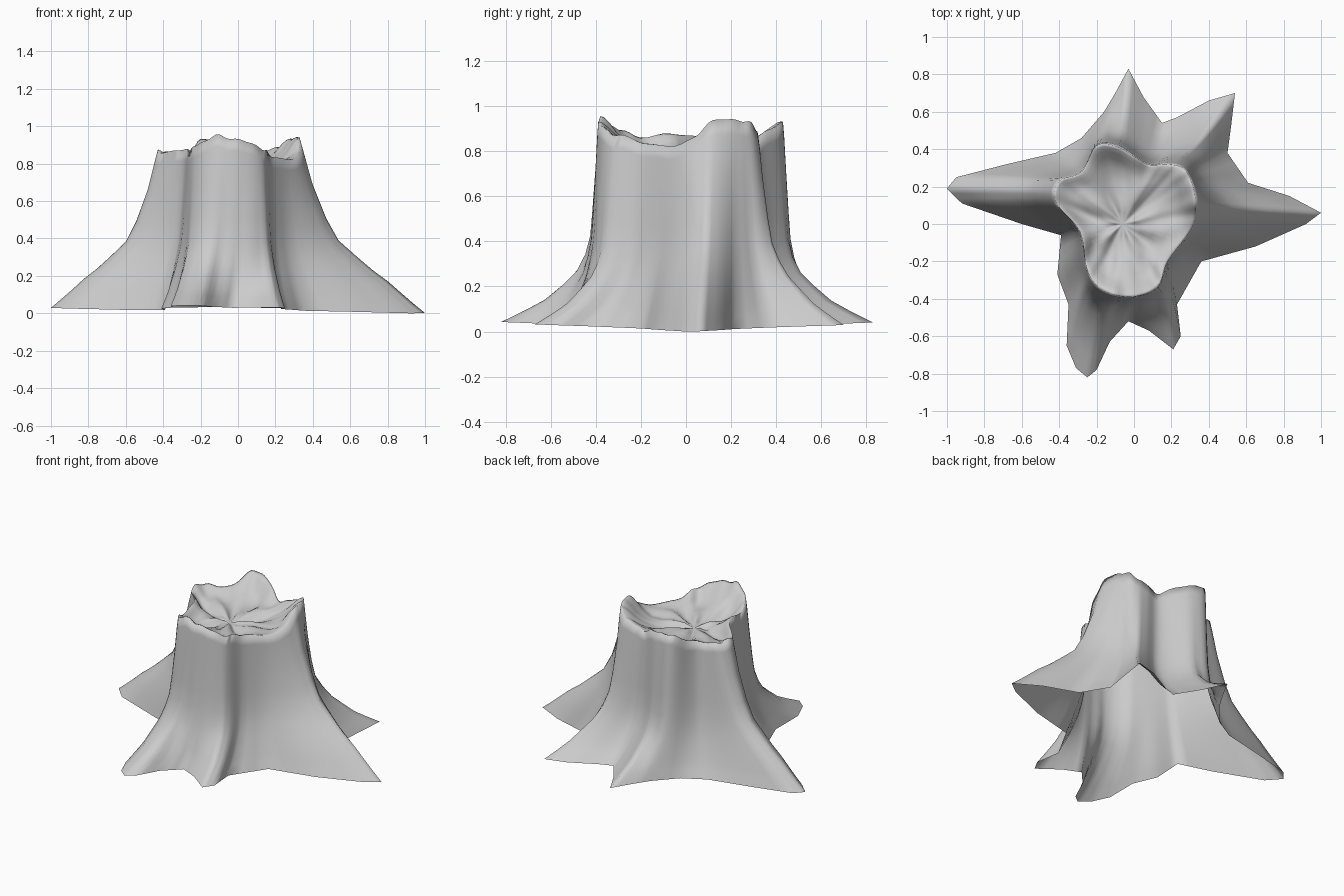
import bpy, bmesh, math

if "Cube" in bpy.data.objects:
    bpy.data.objects.remove(bpy.data.objects["Cube"])

# Outline of the root flare at ground level, counter-clockwise from the right root tip
ROOTS = [(1, .06), (.83, .15), (.61, .22), (.50, .38), (.52, .53), (.54, .70),
         (.40, .66), (.23, .57), (.15, .54), (.05, .68), (-.03, .83), (-.10, .70),
         (-.16, .60), (-.28, .46), (-.42, .38), (-.68, .32), (-.95, .25), (-1, .19),
         (-.92, .11), (-.60, 0), (-.39, -.06), (-.41, -.27), (-.35, -.43), (-.36, -.65),
         (-.31, -.77), (-.25, -.82), (-.20, -.78), (-.13, -.63), (-.03, -.52), (.08, -.57),
         (.21, -.67), (.25, -.60), (.23, -.43), (.36, -.20), (.65, -.12), (.92, 0)]
# Broken rim of the trunk: one point for every second root point
RIM = [(.33, .10, .93), (.31, .22, .95), (.26, .30, .92), (.17, .32, .88), (.07, .32, .86),
       (-.08, .41, .93), (-.20, .42, .93), (-.28, .28, .86), (-.40, .23, .875),
       (-.42, .12, .87), (-.29, -.04, .88), (-.255, -.23, .88), (-.20, -.33, .92),
       (-.10, -.38, .955), (.02, -.385, .93), (.13, -.33, .89), (.18, -.20, .85), (.31, -.02, .835)]
# Height fractions, and how far the wall still leans out for tight and broad roots
HEIGHT = [0, .06, .11, .18, .25, .33, .42, .55, .75, .93, 1]
TIGHT = [1, .75, .56, .39, .24, .15, .10, .08, .05, .02, 0]
BROAD = [1, .90, .82, .71, .58, .45, .31, .21, .10, .03, 0]
# Sunken top: (scale towards the centre, blend to the floor)
BOWL = [(.96, .05), (.90, .2), (.82, .47), (.70, .73), (.52, .87), (.33, .95), (.16, 1.0)]
CENTRE, FLOOR = (-.06, .0), .80
N = 108


def linear(pts, u):
    i, t = int(u), u - int(u)
    a, b = pts[i % len(pts)], pts[(i + 1) % len(pts)]
    return [p + (q - p) * t for p, q in zip(a, b)]


def smooth(pts, u):
    i, t = int(u), u - int(u)
    a, b, c, d = (pts[(i + k) % len(pts)] for k in (-1, 0, 1, 2))
    return [q + .5 * t * (r - p + t * (2*p - 5*q + 4*r - s + t * (3*(q - r) + s - p)))
            for p, q, r, s in zip(a, b, c, d)]


base = [linear(ROOTS, i * len(ROOTS) / N) for i in range(N)]
rim = [smooth(RIM, i * len(RIM) / N) for i in range(N)]
for i, p in enumerate(rim):  # chipped edge
    a = math.tau * i / N
    p[2] += .006 * math.sin(13 * a) + .005 * math.sin(21 * a + 1)
rings = []

# Trunk wall flaring into roots: steep front and back, leaning further sideways
for h, tight, broad in zip(HEIGHT, TIGHT, BROAD):
    ring = []
    for (bx, by), (rx, ry, rz) in zip(base, rim):
        z0 = .018 - .012 * bx + .035 * abs(by)
        ridge = bx * bx / (bx * bx + by * by)
        valley = 1 - math.hypot(bx - rx, by - ry) / .3
        tx = tight + (broad - tight) * max(ridge, valley, .6)
        ty = tight + (broad - tight) * max(ridge, valley, 0)
        ring.append((rx + (bx - rx) * tx, ry + (by - ry) * ty, z0 + (rz - z0) * h))
    rings.append(ring)

# Rough hollow with radial creases
for s, f in BOWL:
    ring = []
    for rx, ry, rz in rim:
        a = math.atan2(ry - CENTRE[1], rx - CENTRE[0])
        crease = .018 * math.sin(5 * a + 4 * s) + .010 * math.sin(9 * a - 5 * s)
        z = rz + (FLOOR - rz) * f + crease * math.sin(math.pi * s)
        ring.append((CENTRE[0] + (rx - CENTRE[0]) * s, CENTRE[1] + (ry - CENTRE[1]) * s, z))
    rings.append(ring)

# Skin the rings, leaving the underside open
bm = bmesh.new()
rows = [[bm.verts.new(p) for p in ring] for ring in rings]
for lo, hi in zip(rows, rows[1:]):
    for i in range(N):
        j = (i + 1) % N
        bm.faces.new((lo[i], lo[j], hi[j], hi[i]))
mid = bm.verts.new((*CENTRE, FLOOR - .01))
for i in range(N):
    bm.faces.new((rows[-1][i], rows[-1][(i + 1) % N], mid))

# Settle on the ground
low = min(v.co.z for v in bm.verts)
for v in bm.verts:
    v.co.z -= low
mesh = bpy.data.meshes.new("tree_stump")
bm.to_mesh(mesh)
bm.free()
stump = bpy.data.objects.new("tree_stump", mesh)
bpy.context.collection.objects.link(stump)
bpy.context.view_layer.objects.active = stump
stump.select_set(True)
bpy.ops.object.shade_smooth_by_angle(angle=math.radians(110))
